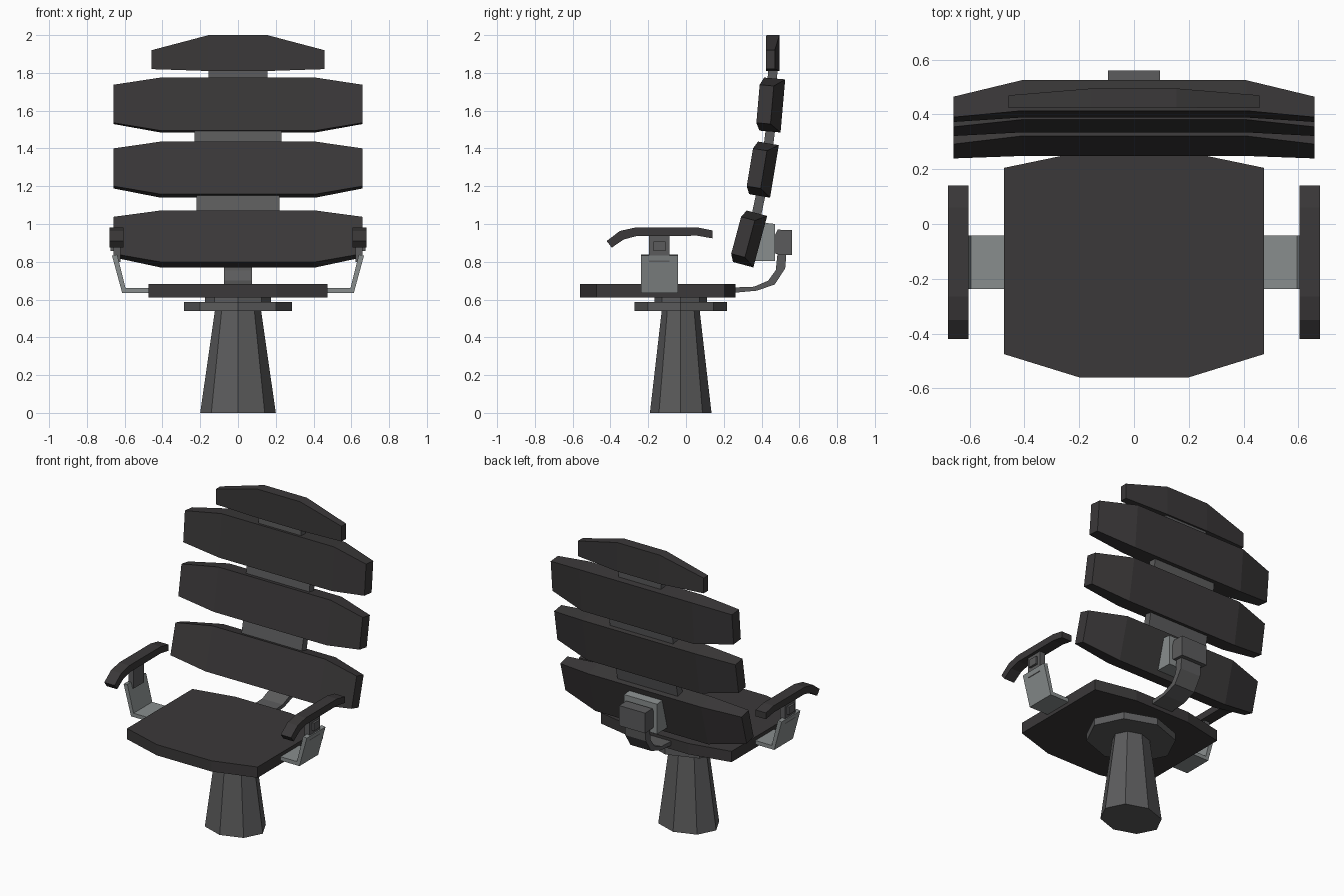
import bpy, bmesh
from math import sin, cos, pi, radians

if "Cube" in bpy.data.objects:
    bpy.data.objects.remove(bpy.data.objects["Cube"])


def material(name, rgb):
    m = bpy.data.materials.new(name)
    m.diffuse_color = (*rgb, 1)
    m.use_nodes = True
    m.node_tree.nodes["Principled BSDF"].inputs["Base Color"].default_value = m.diffuse_color
    return m


DARK = material("dark_padding", (0.043, 0.040, 0.041))
METAL = material("dark_metal", (0.105, 0.105, 0.107))
LIGHT = material("light_metal", (0.25, 0.27, 0.27))


def loft(name, rings, mat):
    """Closed solid through rings holding the same number of points."""
    bm = bmesh.new()
    vs = [[bm.verts.new(p) for p in r] for r in rings]
    n = len(rings[0])
    for a, b in zip(vs, vs[1:]):
        for i in range(n):
            j = (i + 1) % n
            bm.faces.new((a[i], a[j], b[j], b[i]))
    bm.faces.new(vs[0])
    bm.faces.new(vs[-1])
    bmesh.ops.recalc_face_normals(bm, faces=bm.faces)
    me = bpy.data.meshes.new(name)
    bm.to_mesh(me)
    bm.free()
    me.materials.append(mat)
    ob = bpy.data.objects.new(name, me)
    bpy.context.collection.objects.link(ob)
    return ob


def extrude(name, profile, axis, lo, hi, mat):
    """Extrude a 2D profile along x (profile yz), y (xz) or z (xy)."""
    def at(p, t):
        return {'x': (t, *p), 'y': (p[0], t, p[1]), 'z': (*p, t)}[axis]
    return loft(name, [[at(p, t) for p in profile] for t in (lo, hi)], mat)


def box(name, x, y, z, mat):
    return extrude(name, [(x[0], y[0]), (x[1], y[0]), (x[1], y[1]), (x[0], y[1])], 'z', *z, mat)


def mirror(ob):
    # meshes are authored in world space, so the object origin is the mirror plane
    ob.modifiers.new("mirror", 'MIRROR')
    return ob


def octagon(rx, ry, z, cy=-0.028):
    return [(rx * cos(i * pi / 4), cy + ry * sin(i * pi / 4), z) for i in range(8)]


# Pedestal, swivel disc and neck
loft("pedestal", [octagon(0.2, 0.163, 0), octagon(0.122, 0.1, 0.545)], METAL)
loft("swivel_disc", [octagon(0.285, 0.245, 0.54), octagon(0.285, 0.245, 0.587)], METAL)
loft("swivel_neck", [octagon(0.175, 0.14, 0.58), octagon(0.175, 0.14, 0.62)], METAL)

# Seat
half = [(0.2, -0.56), (0.475, -0.475), (0.475, 0.205), (0.2, 0.262)]
extrude("seat", half + [(-x, y) for x, y in reversed(half)], 'z', 0.612, 0.683, DARK)


# Backrest slats: tapered towards the ends, tilted about x
def section(x, cy, cz, tilt, d0, d1, h0, h1):
    s, c = sin(radians(tilt)), cos(radians(tilt))
    return [(x, cy + d * c + h * s, cz - d * s + h * c)
            for d, h in ((d0, h0), (d1, h0), (d1, h1), (d0, h1))]


def slat(name, cy, cz, tilt, mid, end, xm, xe):
    loft(name, [section(x, cy, cz, tilt, *dims) for x, dims in
                ((-xe, end), (-xm, mid), (xm, mid), (xe, end))], DARK)


for name, cy, cz, tilt in (("lower_slat", 0.338, 0.921, 15),
                           ("middle_slat", 0.412, 1.288, 9.5),
                           ("upper_slat", 0.456, 1.63, 5)):
    slat(name, cy, cz, tilt, (-0.055, 0.057, -0.141, 0.141),
         (-0.075, 0.0, -0.101, 0.101), 0.41, 0.66)
slat("headrest", 0.458, 1.905, 0, (-0.033, 0.037, -0.095, 0.095),
     (-0.035, 0.012, -0.085, 0.015), 0.155, 0.458)

# Links joining the slats
for name, w, cy, cz, tilt in (("lower_link", 0.22, 0.385, 1.105, 12),
                              ("middle_link", 0.23, 0.442, 1.46, 7),
                              ("upper_link", 0.155, 0.458, 1.79, 2)):
    loft(name, [section(x, cy, cz, tilt, -0.025, 0.025, -0.08, 0.08) for x in (-w, w)], METAL)

# Curved support from seat to backrest, with its plate and clamp block
extrude("back_support", [(0.2, 0.637), (0.265, 0.637), (0.375, 0.647), (0.47, 0.68),
                         (0.525, 0.765), (0.532, 0.85), (0.485, 0.85), (0.475, 0.755),
                         (0.435, 0.70), (0.36, 0.668), (0.2, 0.662)], 'x', -0.075, 0.075, METAL)
extrude("back_plate", [(0.36, 0.805), (0.472, 0.803), (0.472, 1.0), (0.41, 1.007)],
        'x', -0.12, 0.12, LIGHT)
extrude("clamp_block", [(0.47, 0.845), (0.485, 0.84), (0.56, 0.835), (0.56, 0.968),
                        (0.485, 0.97), (0.47, 0.94)], 'x', -0.095, 0.095, METAL)

# Armrests: bent bracket, post, knob and curved pad
mirror(extrude("arm_bracket", [(0.45, 0.635), (0.613, 0.635), (0.667, 0.833), (0.64, 0.838),
                               (0.595, 0.66), (0.45, 0.66)], 'y', -0.237, -0.042, LIGHT))
mirror(box("arm_post", (0.622, 0.66), (-0.197, -0.087), (0.80, 0.945), METAL))
mirror(box("arm_knob", (0.65, 0.674), (-0.172, -0.108), (0.857, 0.908), METAL))
mirror(extrude("arm_pad", [(-0.42, 0.91), (-0.35, 0.963), (-0.265, 0.982), (0.06, 0.982),
                           (0.14, 0.966), (0.14, 0.924), (0.06, 0.938), (-0.262, 0.936),
                           (-0.33, 0.918), (-0.393, 0.875)], 'x', 0.605, 0.68, DARK))
